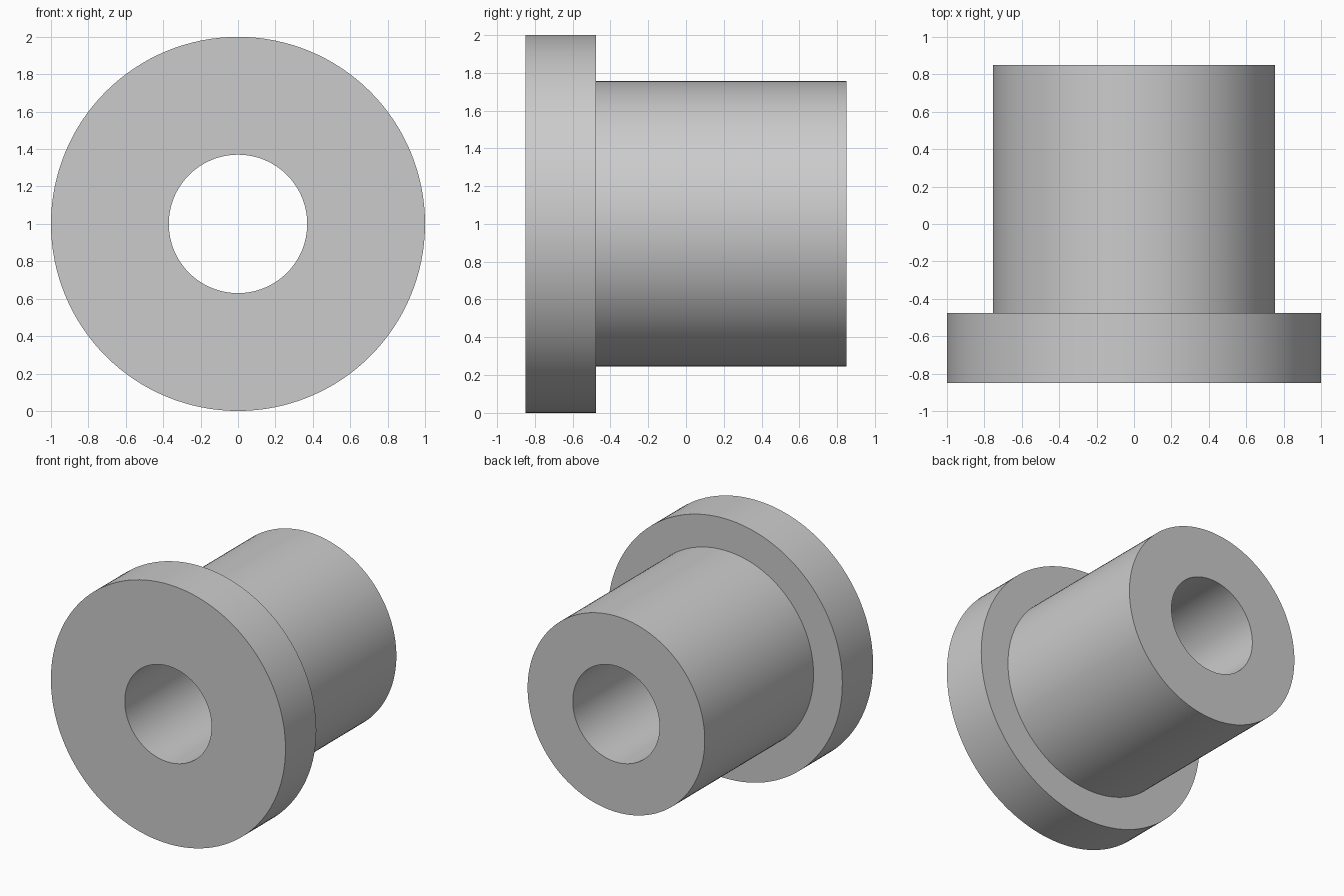
import bpy
import bmesh
import math
from mathutils import Matrix, Vector

cube = bpy.data.objects.get("Cube")
if cube:
    bpy.data.objects.remove(cube, do_unlink=True)

# Plain grey material
grey = bpy.data.materials.new("light_grey")
grey.use_nodes = True
colour = (0.6, 0.6, 0.6, 1)
grey.diffuse_color = colour
grey.node_tree.nodes["Principled BSDF"].inputs["Base Color"].default_value = colour

SEGMENTS = 128
CENTRE_Z = 1.0
FLANGE_R, BODY_R, BORE_R = 1.0, 0.755, 0.37
FRONT, STEP, BACK = -0.85, -0.475, 0.85

# Closed profile as (radius, y): flange, sleeve, back rim and bore
profile = [(BORE_R, FRONT), (FLANGE_R, FRONT), (FLANGE_R, STEP),
           (BODY_R, STEP), (BODY_R, BACK), (BORE_R, BACK)]

# Revolve the profile about the y axis
bm = bmesh.new()
rings = []
for i in range(SEGMENTS):
    turn = Matrix.Rotation(math.tau * i / SEGMENTS, 3, 'Y')
    rings.append([bm.verts.new(turn @ Vector((r, y, 0)) + Vector((0, 0, CENTRE_Z)))
                  for r, y in profile])
count = len(profile)
for i, ring in enumerate(rings):
    following = rings[(i + 1) % SEGMENTS]
    for j in range(count):
        k = (j + 1) % count
        bm.faces.new((ring[j], ring[k], following[k], following[j]))
bmesh.ops.recalc_face_normals(bm, faces=bm.faces)

mesh = bpy.data.meshes.new("flanged_bushing")
bm.to_mesh(mesh)
bm.free()
mesh.materials.append(grey)
bushing = bpy.data.objects.new("flanged_bushing", mesh)
bpy.context.collection.objects.link(bushing)

# Smooth round walls, crisp rims
bpy.ops.object.select_all(action='DESELECT')
bushing.select_set(True)
bpy.context.view_layer.objects.active = bushing
bpy.ops.object.shade_smooth_by_angle(angle=math.radians(30))
